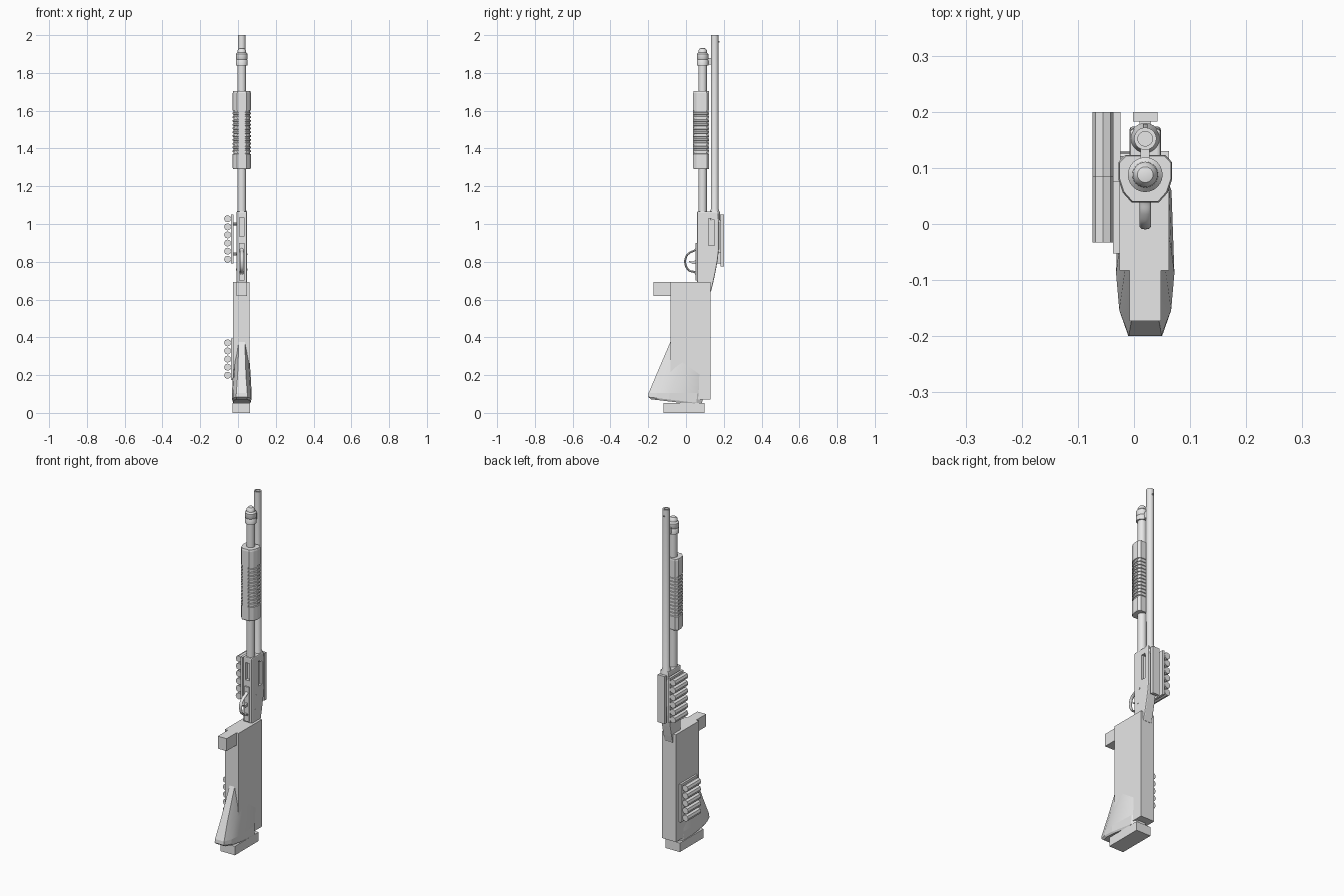
import bpy, bmesh, math
from mathutils import Vector

old = bpy.data.objects.get("Cube")
if old:
    bpy.data.objects.remove(old, do_unlink=True)

CX = 0.02          # lengthwise centre line of the barrel and stock
TUBE_Y = 0.088
BARREL_Y = 0.152

grey = bpy.data.materials.new("plain_grey")
grey.use_nodes = True
grey.diffuse_color = (0.8, 0.8, 0.8, 1)
grey.node_tree.nodes["Principled BSDF"].inputs["Base Color"].default_value = (0.8, 0.8, 0.8, 1)


def finish(name, bm, smooth=False):
    bmesh.ops.remove_doubles(bm, verts=bm.verts, dist=1e-6)
    bmesh.ops.recalc_face_normals(bm, faces=bm.faces)
    mesh = bpy.data.meshes.new(name)
    bm.to_mesh(mesh)
    bm.free()
    mesh.materials.append(grey)
    obj = bpy.data.objects.new(name, mesh)
    bpy.context.collection.objects.link(obj)
    if smooth:
        bpy.ops.object.select_all(action="DESELECT")
        obj.select_set(True)
        bpy.context.view_layer.objects.active = obj
        bpy.ops.object.shade_smooth_by_angle(angle=math.radians(35))
    return obj


def loft(name, rings, smooth=False):
    """Skin a stack of equal-length closed rings and cap both ends."""
    bm = bmesh.new()
    rows = [[bm.verts.new(p) for p in ring] for ring in rings]
    n = len(rows[0])
    for a, b in zip(rows, rows[1:]):
        for i in range(n):
            j = (i + 1) % n
            bm.faces.new((a[i], a[j], b[j], b[i]))
    bm.faces.new(rows[0])
    bm.faces.new(rows[-1])
    return finish(name, bm, smooth)


def box(name, x, y, z):
    corners = [(x[0], y[0]), (x[1], y[0]), (x[1], y[1]), (x[0], y[1])]
    return loft(name, [[(px, py, pz) for px, py in corners] for pz in z])


def side_prism(name, profile, half, smooth=False):
    """Extrude a (y, z) outline across x."""
    return loft(name, [[(CX + s * half, y, z) for y, z in profile] for s in (-1, 1)], smooth)


def lathe(name, profile, cy, sides=24):
    """Revolve (radius, z) points around an upright axis."""
    bm = bmesh.new()
    rows = []
    for r, z in profile:
        angles = [math.tau * i / sides for i in range(sides)]
        rows.append([bm.verts.new((CX + r * math.cos(a), cy + r * math.sin(a), z)) for a in angles])
    for a, b in zip(rows, rows[1:]):
        for i in range(sides):
            j = (i + 1) % sides
            bm.faces.new((a[i], a[j], b[j], b[i]))
    bmesh.ops.remove_doubles(bm, verts=bm.verts, dist=1e-6)
    return finish(name, bm, True)


def bar_along(name, start, end, radius, sides=8):
    """Straight round bar between two points."""
    start, end = Vector(start), Vector(end)
    turn = (end - start).to_track_quat("Z", "Y")
    circle = [turn @ Vector((radius * math.cos(math.tau * i / sides),
                             radius * math.sin(math.tau * i / sides), 0)) for i in range(sides)]
    return loft(name, [[p + c for c in circle] for p in (start, end)], True)


def bevel(obj, width, segments=1):
    mod = obj.modifiers.new("edge", "BEVEL")
    mod.width = width
    mod.segments = segments
    mod.limit_method = "ANGLE"


def cut(obj, cutter):
    cutter.hide_render = True
    cutter.hide_viewport = True
    cutter.display_type = "WIRE"
    mod = obj.modifiers.new("cut", "BOOLEAN")
    mod.operation = "DIFFERENCE"
    mod.solver = "EXACT"
    mod.object = cutter


# Barrel with hollow muzzle, sleeve at the base and bead sight
lathe("barrel", [(0, 1.9), (0.013, 1.9), (0.013, 2), (0.02, 2), (0.02, 1.08),
                 (0.028, 1.06), (0.028, 1.02), (0, 1.02)], BARREL_Y)
bar_along("bead_sight", (CX, 0.17, 1.965), (CX, 0.178, 1.965), 0.004)

# Magazine tube, cap and barrel clamp
lathe("magazine_tube", [(0, 1.04), (0.023, 1.04), (0.023, 1.86), (0, 1.86)], TUBE_Y)
lathe("tube_cap", [(0, 1.84), (0.031, 1.84), (0.031, 1.865), (0.028, 1.87), (0.031, 1.875),
                   (0.031, 1.9), (0.023, 1.908), (0.022, 1.92), (0.014, 1.93), (0, 1.933)], TUBE_Y)
box("barrel_clamp", (CX - 0.008, CX + 0.008), (0.1, 0.14), (1.845, 1.88))

# Pump grip with a band of ribs
outline = [(-0.024, 0.038), (-0.04, 0.056), (-0.048, 0.08), (-0.048, 0.11), (-0.036, 0.123)]
outline += [(-x, y) for x, y in reversed(outline)]


def grip_ring(z, scale):
    return [(CX + x * scale, TUBE_Y + (y - TUBE_Y) * scale, z) for x, y in outline]


levels = [(1.29, 0.95), (1.297, 1), (1.37, 1)]
for i in range(12):
    z = 1.37 + i * 0.02
    levels += [(z + 0.002, 0.9), (z + 0.01, 0.9), (z + 0.012, 1), (z + 0.02, 1)]
levels += [(1.693, 1), (1.703, 0.95)]
loft("pump_grip", [grip_ring(z, s) for z, s in levels])
box("pump_grip_front_strip", (CX - 0.017, CX + 0.017), (0.038, 0.06), (1.36, 1.62))

# Receiver with ejection and loading openings
receiver = side_prism("receiver", [
    (0.058, 1.067), (0.17, 1.067), (0.174, 1.0), (0.174, 0.87), (0.168, 0.81), (0.155, 0.74),
    (0.142, 0.68), (0.132, 0.64), (0.12, 0.64), (0.1, 0.68), (0.058, 0.69)], 0.028)
bevel(receiver, 0.008, 2)
cut(receiver, box("ejection_cutter", (0.036, 0.07), (0.118, 0.15), (0.885, 1.03)))
cut(receiver, box("loading_cutter", (CX - 0.013, CX + 0.013), (0.04, 0.075), (0.935, 1.035)))
for i, (y, z) in enumerate([(0.09, 0.76), (0.1, 0.84)]):
    bar_along(f"receiver_pin_{i + 1}", (CX - 0.03, y, z), (CX + 0.03, y, z), 0.005)

# Trigger guard and trigger
curve = bpy.data.curves.new("trigger_guard", "CURVE")
curve.dimensions = "3D"
curve.bevel_depth = 0.005
curve.bevel_resolution = 2
curve.resolution_u = 6
path = [(0.062, 0.88), (0.045, 0.86), (0.02, 0.848), (0, 0.825), (-0.001, 0.78),
        (0.02, 0.752), (0.045, 0.745), (0.062, 0.72)]
spline = curve.splines.new("BEZIER")
spline.bezier_points.add(len(path) - 1)
for point, (y, z) in zip(spline.bezier_points, path):
    point.co = (0, y, z)
    point.handle_left_type = point.handle_right_type = "AUTO"
curve.materials.append(grey)
guard = bpy.data.objects.new("trigger_guard", curve)
guard.location.x = CX
guard.scale.x = 2
bpy.context.collection.objects.link(guard)
side_prism("trigger_plate", [(0.05, 0.9), (0.07, 0.9), (0.07, 0.7), (0.05, 0.7)], 0.014)
side_prism("trigger", [(0.06, 0.815), (0.035, 0.8), (0.015, 0.805), (0.015, 0.8),
                       (0.035, 0.788), (0.06, 0.79)], 0.005)

# Top rail on its mount
box("rail", (CX - 0.022, CX + 0.022), (0.183, 0.2), (0.775, 1.05))
box("rail_mount", (CX - 0.01, CX + 0.01), (0.165, 0.185), (0.85, 1.02))

# Spare shells on plates: one set on the receiver, one on the stock
for place, count, first, y0, y1, py0, py1, z0, z1 in [
        ("receiver", 6, 0.813, 0.085, 0.2, 0.075, 0.2, 0.79, 1.05),
        ("stock", 5, 0.199, -0.033, 0.085, -0.053, 0.1, 0.175, 0.395)]:
    box(f"{place}_shell_plate", (-0.037, -0.024), (py0, py1), (z0, z1))
    for i in range(count):
        z = first + i * 0.043
        bar_along(f"{place}_shell_{i + 1}", (-0.055, y0, z), (-0.055, y1, z), 0.019)
for z in (0.84, 1.0):
    bar_along("receiver_plate_bolt", (-0.03, 0.12, z), (0, 0.12, z), 0.008)

# Plain blocks around the stock
box("stock_block", (-0.026, 0.062), (-0.083, 0.13), (0.07, 0.692))
box("front_block", (-0.008, 0.048), (-0.173, -0.08), (0.62, 0.692))
box("base_block", (-0.028, 0.064), (-0.12, 0.097), (0, 0.052))


# Flared shoulder stock
def stock_ring(z, front, back, nose, wide, tilt=0.0):
    half = [(nose, front), (nose + (wide - nose) * 0.75, front + 0.045),
            (wide, front + 0.11), (wide * 0.9, back - 0.03), (wide * 0.5, back)]
    ring = half + [(-x, y) for x, y in reversed(half)]
    return [(CX + x, y, z - tilt * y) for x, y in ring]


loft("shoulder_stock", [
    stock_ring(0.6, 0.02, 0.12, 0.014, 0.025), stock_ring(0.375, -0.083, 0.11, 0.016, 0.034),
    stock_ring(0.2, -0.158, 0.1, 0.022, 0.047), stock_ring(0.105, -0.198, 0.09, 0.029, 0.052)], True)
loft("shoulder_pad", [
    stock_ring(0.105, -0.198, 0.09, 0.029, 0.052), stock_ring(0.06, -0.2, 0.085, 0.03, 0.051, 0.12),
    stock_ring(0.05, -0.185, 0.06, 0.027, 0.046, 0.12)])
